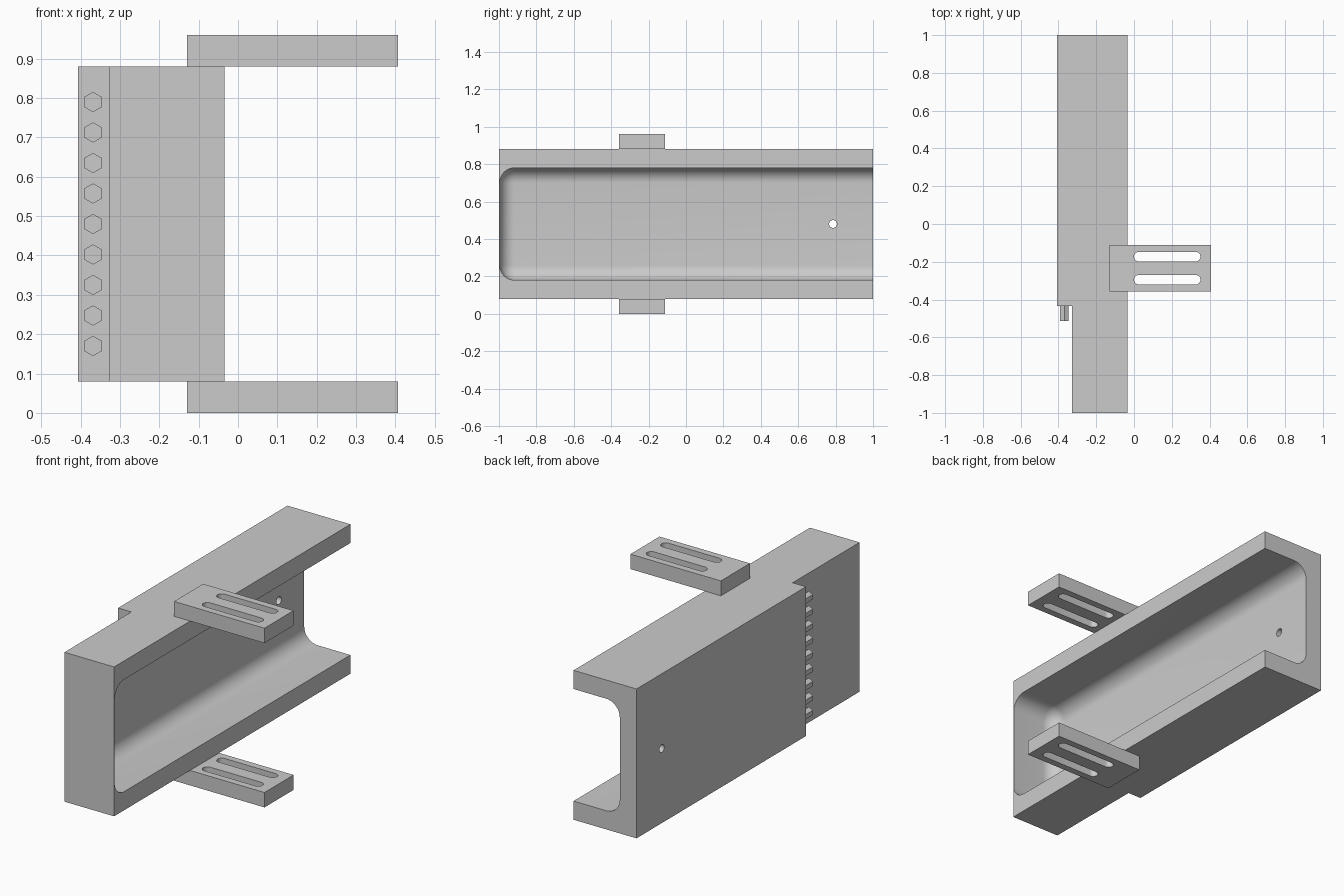
import bpy
import bmesh
from math import pi, sin, cos, radians

if "Cube" in bpy.data.objects:
    bpy.data.objects.remove(bpy.data.objects["Cube"], do_unlink=True)

grey = bpy.data.materials.new("light_grey")
grey.use_nodes = True
grey.diffuse_color = (0.6, 0.6, 0.6, 1)
grey.node_tree.nodes["Principled BSDF"].inputs["Base Color"].default_value = grey.diffuse_color


def finish(name, bm):
    """Turn a bmesh into a named grey object."""
    bmesh.ops.recalc_face_normals(bm, faces=bm.faces)
    mesh = bpy.data.meshes.new(name)
    bm.to_mesh(mesh)
    bm.free()
    mesh.materials.append(grey)
    obj = bpy.data.objects.new(name, mesh)
    bpy.context.collection.objects.link(obj)
    return obj


def prism(name, outline, z0, z1):
    """Extrude an xy outline from z0 up to z1."""
    bm = bmesh.new()
    base = bm.faces.new([bm.verts.new((x, y, z0)) for x, y in outline])
    top = bmesh.ops.extrude_face_region(bm, geom=[base])["geom"]
    bmesh.ops.translate(bm, vec=(0, 0, z1 - z0),
                        verts=[v for v in top if isinstance(v, bmesh.types.BMVert)])
    return finish(name, bm)


def select_only(obj):
    bpy.ops.object.select_all(action="DESELECT")
    obj.select_set(True)
    bpy.context.view_layer.objects.active = obj


def cut(target, cutter):
    """Subtract the cutter from the target, then discard it."""
    cutter.hide_render = True
    mod = target.modifiers.new("cut", "BOOLEAN")
    mod.operation = "DIFFERENCE"
    mod.solver = "EXACT"
    mod.object = cutter
    select_only(target)
    bpy.ops.object.modifier_apply(modifier=mod.name)
    bpy.data.objects.remove(cutter, do_unlink=True)


def smooth(obj):
    select_only(obj)
    bpy.ops.object.shade_smooth_by_angle(angle=radians(30))


LEFT, STEP_X, RIGHT = -0.407, -0.328, -0.034
STEP_Y = -0.434
LOW, HIGH = 0.08, 0.88

# Channel body with a stepped outer face
channel = prism("channel_body", [(LEFT, 1), (LEFT, STEP_Y), (STEP_X, STEP_Y),
                                 (STEP_X, -1), (RIGHT, -1), (RIGHT, 1)], LOW, HIGH)

# Filleted cavity, open on the right side and at the back
floor_x, front_y = -0.308, -0.996
cavity = prism("cavity_cutter", [(floor_x, front_y), (0.7, front_y),
                                 (0.7, 1.6), (floor_x, 1.6)], 0.18, 0.78)
bm = bmesh.new()
bm.from_mesh(cavity.data)
bmesh.ops.bevel(bm, geom=bm.edges[:], offset=0.08, segments=10, profile=0.5, affect="EDGES")
bm.to_mesh(cavity.data)
bm.free()
cut(channel, cavity)

# Small round hole through the web
bpy.ops.mesh.primitive_cylinder_add(vertices=32, radius=0.021, depth=0.4,
                                    location=(-0.36, 0.786, 0.48), rotation=(0, pi / 2, 0))
cut(channel, bpy.context.object)
smooth(channel)


def slot_outline(x0, x1, y, r, steps=12):
    right = [(x1 - r + r * cos(a), y + r * sin(a))
             for a in (-pi / 2 + pi * i / steps for i in range(steps + 1))]
    left = [(x0 + x1 - px, 2 * y - py) for px, py in right]
    return right + left


# Slotted mounting tabs below and above the channel
for name, z0 in (("lower_tab", 0), ("upper_tab", HIGH)):
    tab = prism(name, [(-0.129, -0.357), (0.407, -0.357),
                       (0.407, -0.111), (-0.129, -0.111)], z0, z0 + 0.08)
    for y in (-0.173, -0.295):
        cut(tab, prism("slot_cutter", slot_outline(0, 0.352, y, 0.025), z0 - 0.1, z0 + 0.2))
    smooth(tab)

# Row of hexagonal pins standing on the step
for i in range(9):
    bpy.ops.mesh.primitive_cylinder_add(vertices=6, radius=0.0257, depth=0.08,
                                        location=(-0.3685, STEP_Y - 0.04, 0.17 + 0.0775 * i),
                                        rotation=(pi / 2, 0, 0))
    pin = bpy.context.object
    pin.name = f"hex_pin_{i + 1}"
    pin.data.materials.append(grey)
